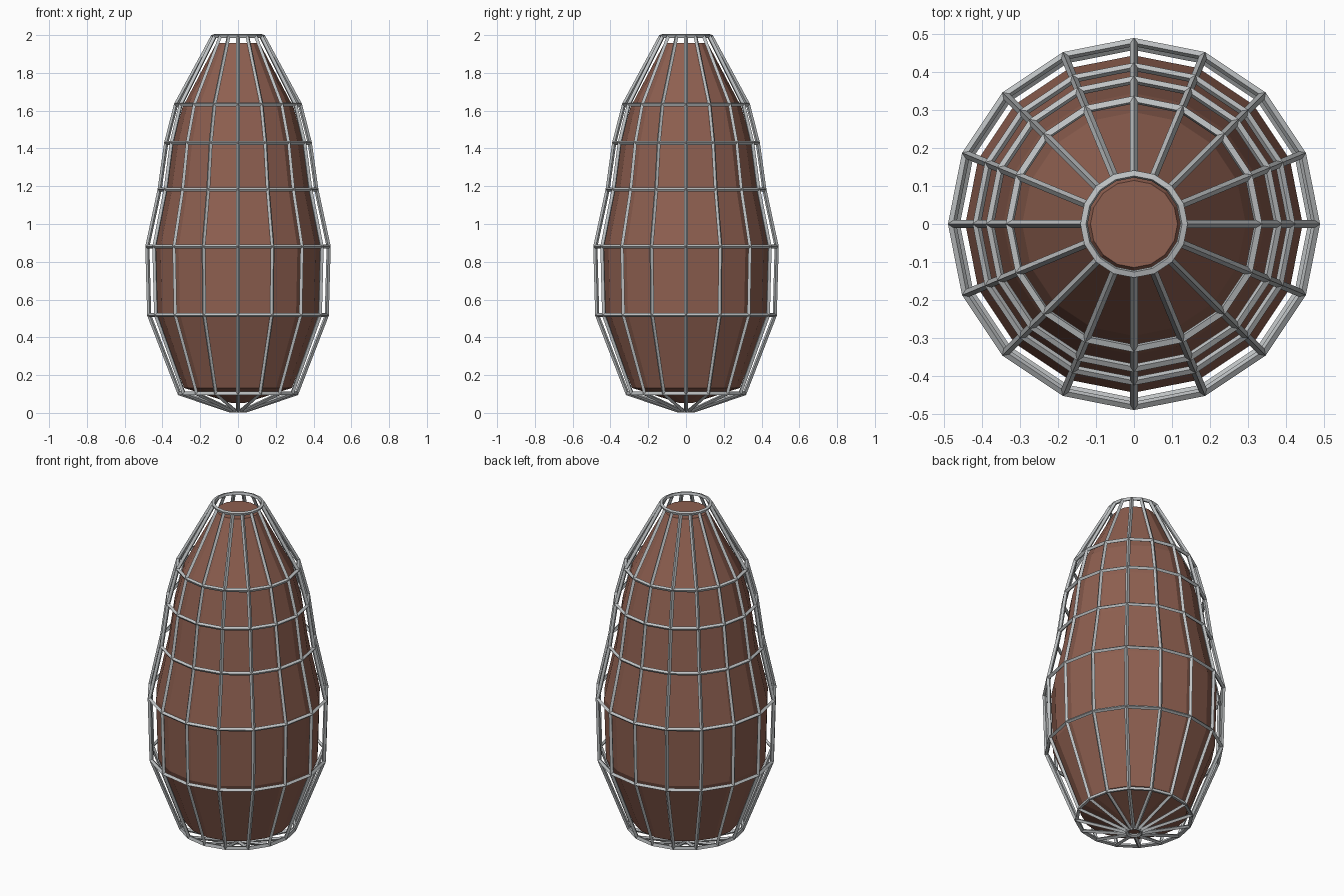
import bpy, bmesh, math

if "Cube" in bpy.data.objects:
    bpy.data.objects.remove(bpy.data.objects["Cube"])

SIDES = 16

def material(name, rgb):
    m = bpy.data.materials.new(name)
    m.diffuse_color = (*rgb, 1)
    m.use_nodes = True
    m.node_tree.nodes["Principled BSDF"].inputs["Base Color"].default_value = m.diffuse_color
    return m

def lathe(name, profile, mat, capped):
    """Revolve (radius, z) rings about z, optionally closing both ends."""
    bm = bmesh.new()
    rings = []
    for r, z in profile:
        rings.append([bm.verts.new((r * math.cos(2 * math.pi * i / SIDES),
                                    r * math.sin(2 * math.pi * i / SIDES), z))
                      for i in range(SIDES)])
    for a, b in zip(rings, rings[1:]):
        for i in range(SIDES):
            j = (i + 1) % SIDES
            bm.faces.new((a[i], a[j], b[j], b[i]))
    if capped:
        bm.faces.new(rings[0][::-1])
        bm.faces.new(rings[-1])
    mesh = bpy.data.meshes.new(name)
    bm.to_mesh(mesh)
    bm.free()
    mesh.materials.append(mat)
    ob = bpy.data.objects.new(name, mesh)
    bpy.context.collection.objects.link(ob)
    return ob

metal = material("light grey metal", (0.52, 0.54, 0.55))
clay = material("reddish brown", (0.27, 0.115, 0.08))

# Open lattice cage
cage = lathe("wire_cage",
             [(0.04, 0.012), (0.31, 0.102), (0.47, 0.517), (0.48, 0.88),
              (0.415, 1.182), (0.38, 1.43), (0.328, 1.633), (0.132, 1.995)],
             metal, False)
wire = cage.modifiers.new("bars", 'WIREFRAME')
wire.thickness = 0.022
wire.offset = 0
wire.use_even_offset = True
wire.use_boundary = True
wire.use_replace = True

# Solid core inside the cage
lathe("inner_core",
      [(0.035, 0.052), (0.285, 0.132), (0.435, 0.525), (0.445, 0.875),
       (0.38, 1.175), (0.345, 1.42), (0.295, 1.615), (0.115, 1.957)],
      clay, True)
